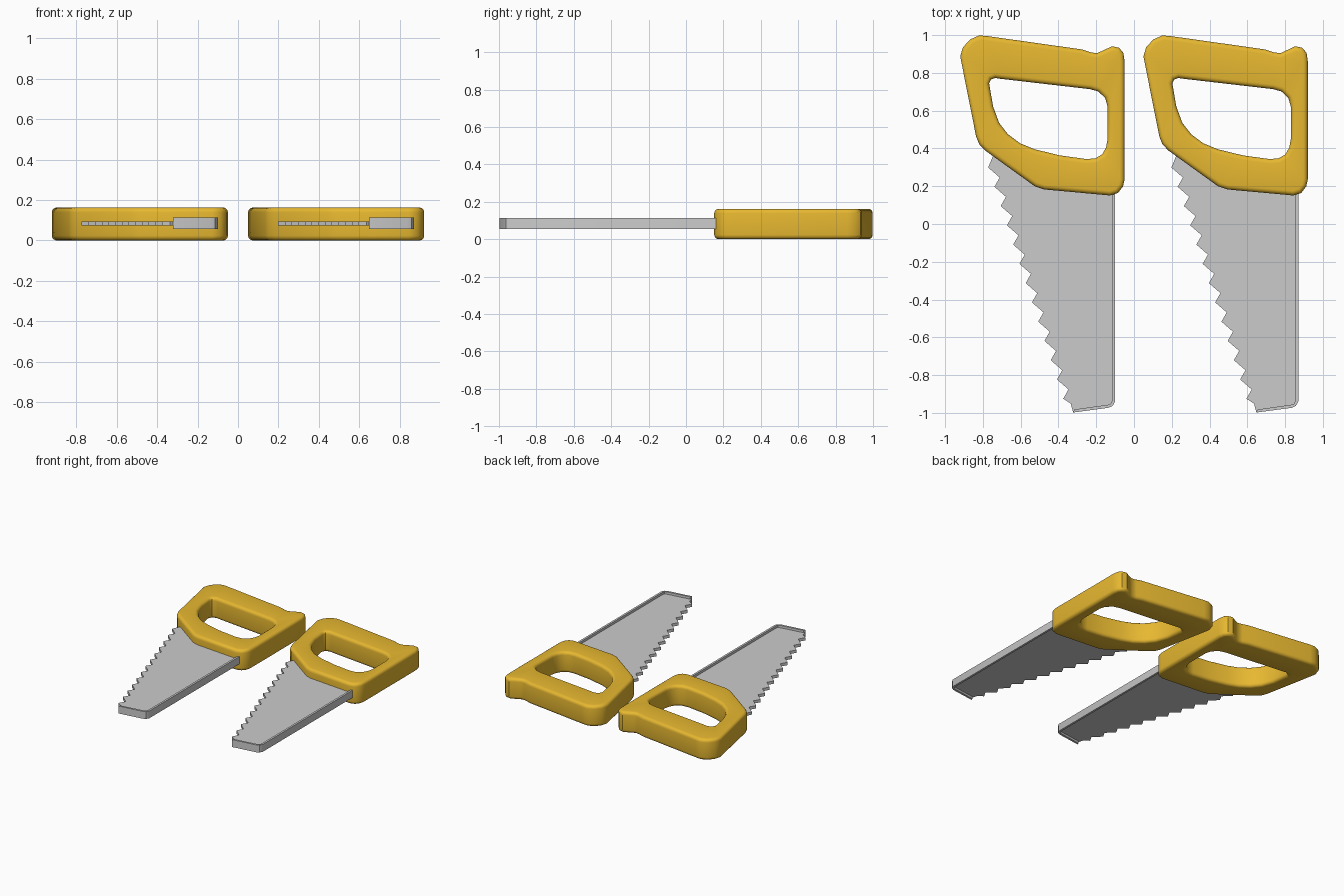
import bpy, bmesh, math
from mathutils import Vector

if "Cube" in bpy.data.objects:
    bpy.data.objects.remove(bpy.data.objects["Cube"])

gold = bpy.data.materials.new("gold")
gold.diffuse_color = (0.80, 0.48, 0.03, 1)
gold.use_nodes = True
gold.node_tree.nodes["Principled BSDF"].inputs["Base Color"].default_value = gold.diffuse_color


def area(pts):
    return sum(a[0] * b[1] - b[0] * a[1] for a, b in zip(pts, pts[1:] + pts[:1])) / 2


def inset(pts, d):
    """Mitred offset of a closed loop towards its left side."""
    out = []
    for i, p in enumerate(pts):
        p = Vector(p)
        a = (p - Vector(pts[i - 1])).normalized()
        b = (Vector(pts[(i + 1) % len(pts)]) - p).normalized()
        na, nb = Vector((-a.y, a.x)), Vector((-b.y, b.x))
        out.append(p + (na + nb) * d / (1 + na.dot(nb)))
    return out


def slab(name, loops, z0, z1, bevel=0, steps=4, dx=0, mat=None):
    """Solid from an outline (first loop) and holes, with rounded rims."""
    prof = [(0, z0), (0, z1)]
    if bevel:
        arc = [math.pi / 2 * i / steps for i in range(steps + 1)]
        low = [(bevel * (1 - math.sin(t)), z0 + bevel * (1 - math.cos(t))) for t in arc]
        prof = low + [(d, z0 + z1 - z) for d, z in reversed(low)]
    bm = bmesh.new()
    caps = [[], []]
    for k, pts in enumerate(loops):
        if (area(pts) > 0) != (k == 0):
            pts = pts[::-1]
        rings = [[bm.verts.new((p[0] + dx, p[1], z)) for p in inset(pts, d)] for d, z in prof]
        n = len(pts)
        for lo, hi in zip(rings, rings[1:]):
            for i in range(n):
                j = (i + 1) % n
                bm.faces.new((lo[i], lo[j], hi[j], hi[i]))
        for c, ring in zip(caps, (rings[0], rings[-1])):
            c += [bm.edges.get((ring[i], ring[(i + 1) % n])) for i in range(n)]
    for c in caps:
        bmesh.ops.triangle_fill(bm, edges=c, use_beauty=True)
    bmesh.ops.recalc_face_normals(bm, faces=bm.faces)
    me = bpy.data.meshes.new(name)
    bm.to_mesh(me)
    bm.free()
    ob = bpy.data.objects.new(name, me)
    bpy.context.collection.objects.link(ob)
    if mat:
        me.materials.append(mat)
    bpy.ops.object.select_all(action='DESELECT')
    ob.select_set(True)
    bpy.context.view_layer.objects.active = ob
    bpy.ops.object.shade_smooth_by_angle(angle=math.radians(35))
    return ob


# Handle outline and finger hole
grip = [(-.92, .887), (-.906, .935), (-.868, .977), (-.82, .998), (-.778, .995),
        (-.275, .924), (-.23, .909), (-.196, .904), (-.159, .921), (-.116, .941),
        (-.079, .933), (-.056, .905), (-.05, .861), (-.05, .236), (-.058, .199),
        (-.085, .164), (-.127, .151), (-.476, .183), (-.524, .199), (-.788, .389),
        (-.82, .423), (-.836, .463)]
hole = [(-.767, .744), (-.757, .765), (-.735, .773), (-.709, .769), (-.233, .714),
        (-.19, .702), (-.153, .668), (-.14, .622), (-.14, .448), (-.148, .405),
        (-.169, .368), (-.206, .347), (-.254, .344), (-.392, .363), (-.524, .395),
        (-.603, .427), (-.667, .475), (-.714, .535), (-.746, .622)]

# Blade: straight back, rounded tip, saw teeth down the slanted edge
back = [(-.10, .20), (-.10, -.94), (-.113, -.963), (-.135, -.973), (-.322, -.998)]
teeth = [(-.748, .357)]
for i in range(13):
    x, y = -.772 + .0331 * i, .299 - .102 * i
    teeth += [(x, y), (x + .061, y - .053)]
teeth[-1] = (-.335, -.951)
blade = [(-.45, .25), (-.72, .40)] + teeth + back[::-1]

# Thick rim along the back and tip of the blade
w = .016
rim = back + [(-.316, -.998 + w), (-.139, -.973 + w), (-.122, -.951), (-.10 - w, -.935), (-.10 - w, .20)]

for side, dx in (("left", 0), ("right", .97)):
    slab(side + "_saw_handle", [grip, hole], 0, .163, .024, dx=dx, mat=gold)
    slab(side + "_saw_blade", [blade], .073, .095, dx=dx)
    slab(side + "_saw_blade_rim", [rim], .056, .113, dx=dx)
